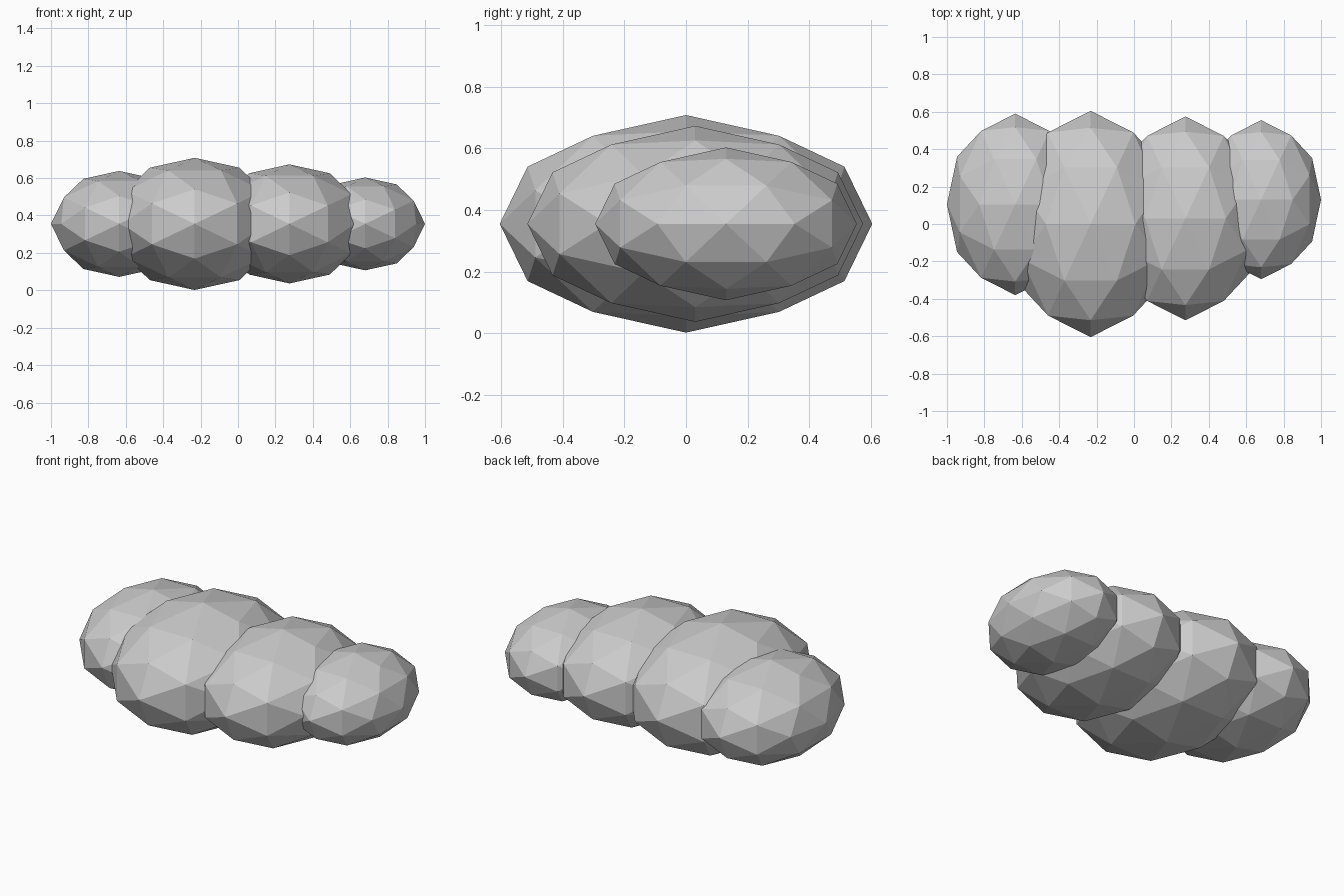
import bpy, math
from mathutils import Matrix

if "Cube" in bpy.data.objects:
    bpy.data.objects.remove(bpy.data.objects["Cube"])

# Each puff: name, centre x, centre y, depth radius
PUFFS = [
    ("left_puff", -0.635, 0.105, 0.485),
    ("main_puff", -0.232, 0.0, 0.605),
    ("right_puff", 0.275, 0.03, 0.545),
    ("small_right_puff", 0.68, 0.13, 0.425),
]
CENTRE_Z = 0.355
WIDTH, HEIGHT = 0.753, 0.584  # proportions relative to depth


def add_puff(name, x, y, r):
    bpy.ops.mesh.primitive_ico_sphere_add(subdivisions=2, radius=1)
    puff = bpy.context.object
    puff.name = name
    # Tilt so an edge midpoint points up, then flatten into an ellipsoid
    tilt = Matrix.Rotation(-math.atan(2) / 2, 4, 'Y')
    squash = Matrix.Diagonal((r * WIDTH, r, r * HEIGHT, 1))
    puff.data.transform(squash @ tilt)
    puff.location = (x, y, CENTRE_Z)


# Row of overlapping flat-shaded cloud puffs
for p in PUFFS:
    add_puff(*p)
